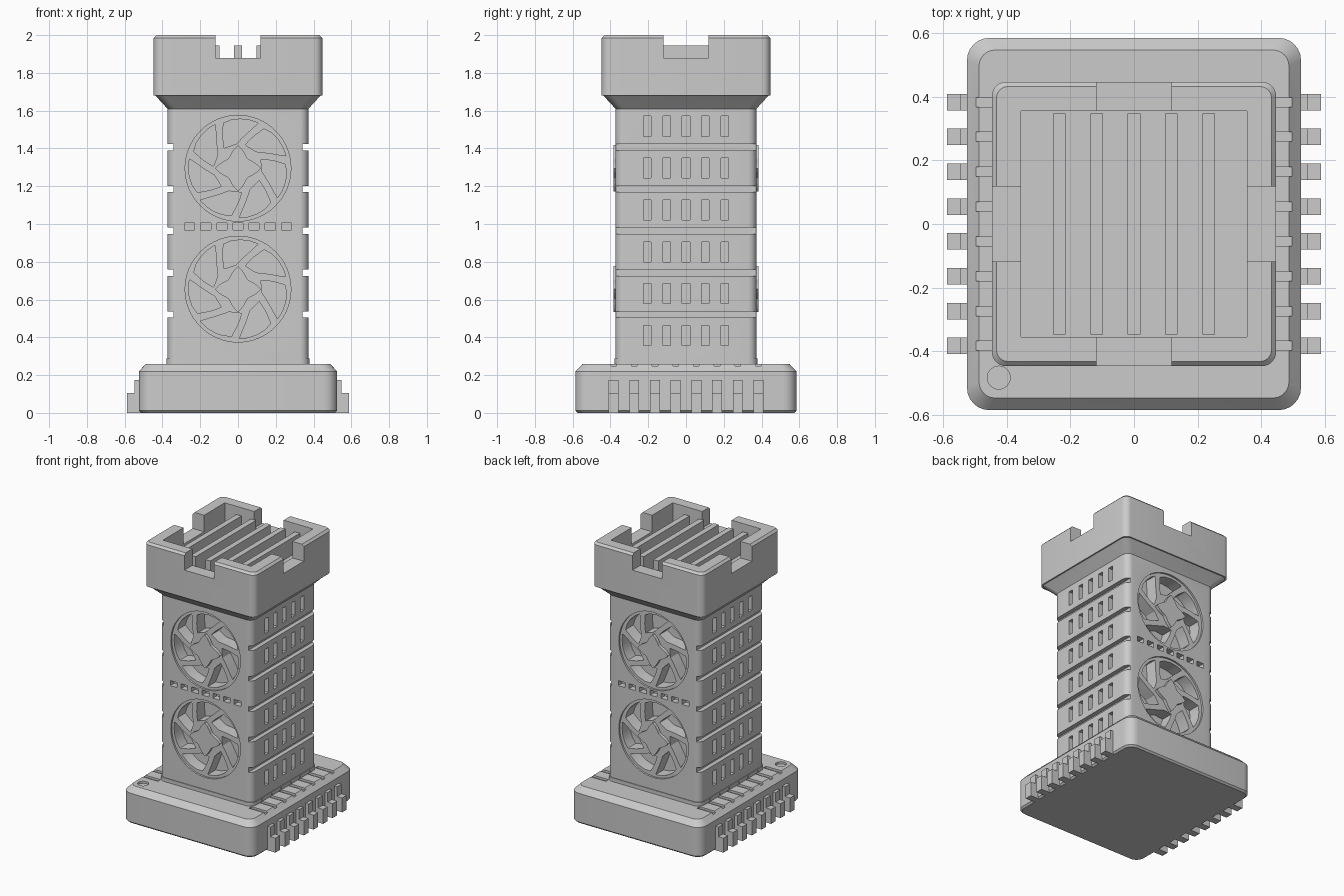
import bpy, bmesh, math
from math import sin, cos, pi, radians

if "Cube" in bpy.data.objects:
    bpy.data.objects.remove(bpy.data.objects["Cube"])

grey = bpy.data.materials.new("light_grey")
grey.diffuse_color = (0.6, 0.6, 0.6, 1)
grey.use_nodes = True
grey.node_tree.nodes["Principled BSDF"].inputs["Base Color"].default_value = grey.diffuse_color


def finish(bm, name):
    bmesh.ops.recalc_face_normals(bm, faces=bm.faces)
    me = bpy.data.meshes.new(name)
    bm.to_mesh(me)
    bm.free()
    me.materials.append(grey)
    ob = bpy.data.objects.new(name, me)
    bpy.context.collection.objects.link(ob)
    return ob


def skin(bm, rings):
    rows = [[bm.verts.new(p) for p in r] for r in rings]
    n = len(rows[0])
    for a, b in zip(rows, rows[1:]):
        for i in range(n):
            j = (i + 1) % n
            bm.faces.new((a[i], a[j], b[j], b[i]))
    bm.faces.new(rows[0])
    bm.faces.new(rows[-1])


def block(bm, x0, x1, y0, y1, z0, z1):
    skin(bm, [[(x0, y0, z), (x1, y0, z), (x1, y1, z), (x0, y1, z)] for z in (z0, z1)])


def rounded(name, levels, seg=6):
    """Loft of rounded rectangles: (z, half x, half y, corner radius)."""
    rings = []
    for z, hx, hy, r in levels:
        ring = []
        for k, (sx, sy) in enumerate([(1, 1), (-1, 1), (-1, -1), (1, -1)]):
            for i in range(seg + 1):
                a = k * pi / 2 + i / seg * pi / 2
                ring.append((sx * (hx - r) + r * cos(a), sy * (hy - r) + r * sin(a), z))
        rings.append(ring)
    bm = bmesh.new()
    skin(bm, rings)
    return finish(bm, name)


def face_prism(bm, pts, y0, y1, s):
    """Extrude an x,z outline on the front (s=1) or back (s=-1) face."""
    skin(bm, [[(s * x, s * y, z) for x, z in pts] for y in (y0, y1)])


def cut(ob, bm):
    cutter = finish(bm, "cutter")
    cutter.hide_render = True
    m = ob.modifiers.new("cut", 'BOOLEAN')
    m.operation, m.solver, m.object = 'DIFFERENCE', 'EXACT', cutter
    bpy.context.view_layer.objects.active = ob
    bpy.ops.object.modifier_apply(modifier=m.name)
    bpy.data.objects.remove(cutter)


PIN_Y = [(i - 3.5) * 0.1095 for i in range(8)]
FANS = (1.295, 0.655)
ROWS = [0.41 + 0.2215 * i for i in range(6)]

# chip package base with traces and index dot
base = rounded("chip_base", [(0, 0.513, 0.573, 0.06), (0.012, 0.525, 0.585, 0.07),
                             (0.22, 0.525, 0.585, 0.07), (0.26, 0.487, 0.547, 0.05)])
ring = rounded("tower_foot", [(0.25, 0.378, 0.378, 0.05), (0.287, 0.378, 0.378, 0.05)])
for ob in (base, ring):
    bm = bmesh.new()
    for s in (-1, 1):
        for y in PIN_Y:
            xs = sorted((s * 0.365, s * 0.497))
            block(bm, *xs, y - 0.015, y + 0.015, 0.245, 0.28)
    if ob is base:
        skin(bm, [[(-0.425 + 0.036 * cos(i * pi / 16), -0.483 + 0.036 * sin(i * pi / 16), z)
                   for i in range(32)] for z in (0.245, 0.3)])
    cut(ob, bm)

# chip legs
bm = bmesh.new()
leg = [(0.5, 0), (0.588, 0), (0.588, 0.105), (0.547, 0.105), (0.547, 0.175), (0.5, 0.175)]
for s in (-1, 1):
    for y in PIN_Y:
        skin(bm, [[(s * x, y + d, z) for x, z in leg] for d in (-0.026, 0.026)])
legs = finish(bm, "chip_legs")

# tower shaft flaring into the crown
tower = rounded("tower_shaft", [(0.255, 0.373, 0.373, 0.045), (1.61, 0.373, 0.373, 0.045),
                                (1.685, 0.442, 0.442, 0.045)])
# fan dishes, middle slot row, side grooves and side vents
bm = bmesh.new()
for s in (-1, 1):
    for cz in FANS:
        face_prism(bm, [(0.28 * cos(i * pi / 32), cz + 0.28 * sin(i * pi / 32))
                        for i in range(64)], -0.45, -0.36, s)
    for i in range(7):
        x = (i - 3) * 0.0855
        face_prism(bm, [(x - 0.027, 0.968), (x + 0.027, 0.968),
                        (x + 0.027, 1.004), (x - 0.027, 1.004)], -0.45, -0.33, s)
    xs = sorted((s * 0.342, s * 0.5))
    for a, b in zip(ROWS, ROWS[1:]):
        m = (a + b) / 2
        block(bm, *xs, -0.5, 0.5, m - 0.017, m + 0.017)
    xs = sorted((s * 0.32, s * 0.5))
    for z in ROWS:
        for i in range(5):
            y = (i - 2) * 0.102
            block(bm, *xs, y - 0.02, y + 0.02, z - 0.053, z + 0.053)
cut(tower, bm)

# swept openings between the fan blades, as (radius, angle)
BLADE = [(0.262, 66), (0.225, 70), (0.19, 76), (0.16, 83), (0.13, 94), (0.125, 108),
         (0.13, 124), (0.16, 119), (0.19, 115), (0.22, 111), (0.25, 108),
         (0.258, 98), (0.261, 87), (0.262, 76)]
bm = bmesh.new()
for s in (-1, 1):
    for cz in FANS:
        for k in range(7):
            pts = [(r * cos(radians(a + k * 360 / 7)), cz + r * sin(radians(a + k * 360 / 7)))
                   for r, a in BLADE]
            face_prism(bm, pts, -0.45, -0.27, s)
cut(tower, bm)

# raised four-pointed fan hubs
bm = bmesh.new()
for s in (-1, 1):
    for cz in FANS:
        pts = []
        for i in range(32):
            t = abs((i % 8) / 4 - 1)
            r = 0.072 + 0.05 * t ** 1.6
            pts.append((r * cos(i * pi / 16), cz + r * sin(i * pi / 16)))
        face_prism(bm, pts, -0.383, -0.34, s)
hubs = finish(bm, "fan_hubs")

# battlement crown: cavity, then two crossing notches
crown = rounded("crown", [(1.68, 0.447, 0.447, 0.045), (1.985, 0.447, 0.447, 0.045),
                          (2.0, 0.432, 0.432, 0.035)])
for hx, hy, z in ((0.355, 0.355, 1.82), (0.118, 0.6, 1.88), (0.6, 0.118, 1.88)):
    bm = bmesh.new()
    block(bm, -hx, hx, -hy, hy, z, 2.1)
    cut(crown, bm)

# heat sink fins inside the crown
bm = bmesh.new()
for i in range(5):
    x = (i - 2) * 0.1175
    block(bm, x - 0.02, x + 0.02, -0.347, 0.347, 1.81, 1.945)
fins = finish(bm, "heat_sink_fins")

# smooth the rounded corners, keep edges sharp
for ob in (base, ring, tower, crown):
    bpy.ops.object.select_all(action='DESELECT')
    ob.select_set(True)
    bpy.context.view_layer.objects.active = ob
    bpy.ops.object.shade_smooth_by_angle(angle=radians(25))
